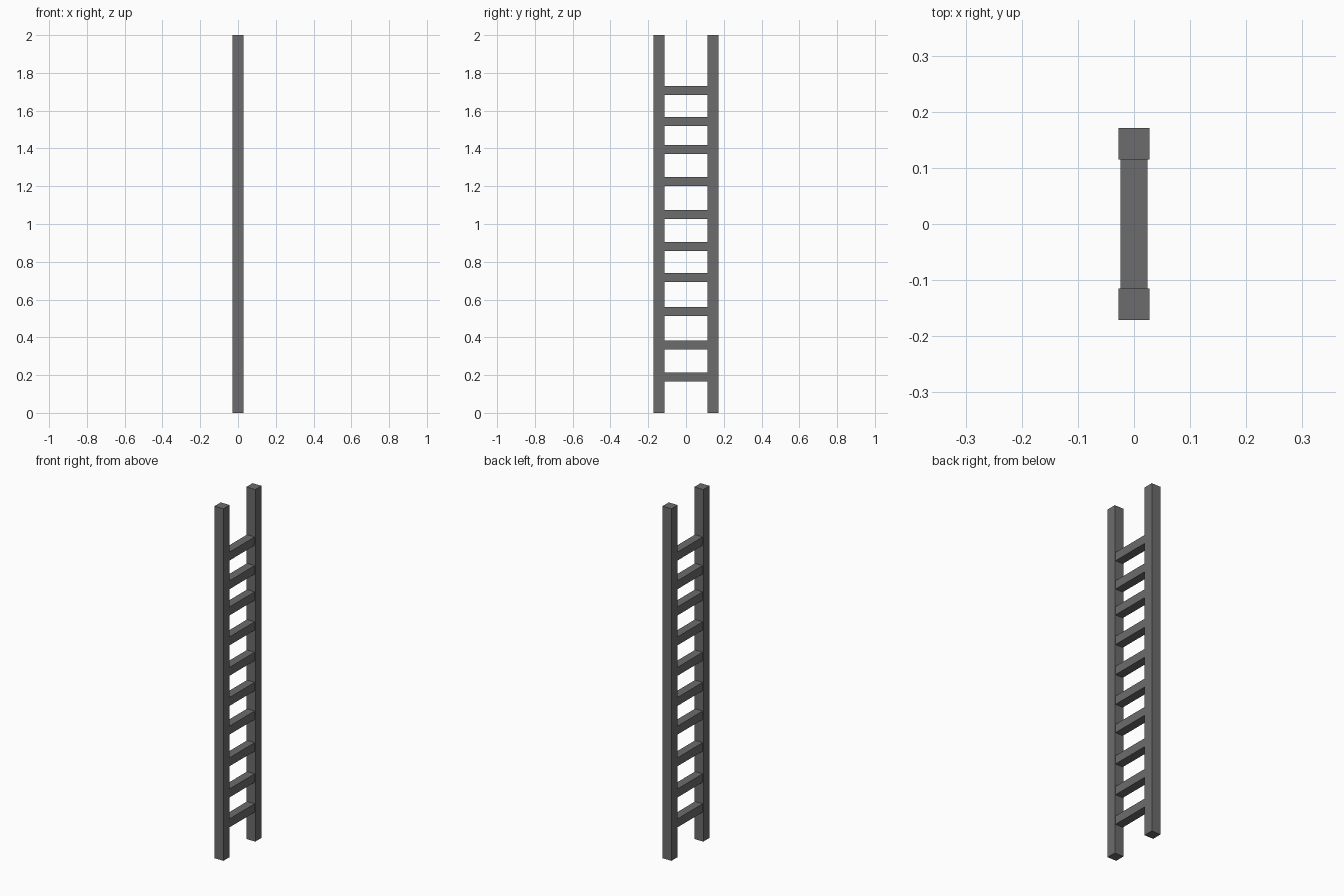
import bpy

if "Cube" in bpy.data.objects:
    bpy.data.objects.remove(bpy.data.objects["Cube"])

RAIL = 0.056        # rail thickness
RAIL_Y = 0.143      # rail centre offset
RUNG = 0.048        # rung thickness
RUNG_Z = [0.19, 0.36, 0.537, 0.717, 0.88, 1.051, 1.224, 1.394, 1.543, 1.706]

dark = bpy.data.materials.new("dark_grey")
dark.diffuse_color = (0.15, 0.15, 0.15, 1)
dark.use_nodes = True
dark.node_tree.nodes["Principled BSDF"].inputs["Base Color"].default_value = dark.diffuse_color


def box(name, size, centre):
    bpy.ops.mesh.primitive_cube_add(size=1, location=centre)
    ob = bpy.context.object
    ob.name = name
    ob.scale = size
    bpy.ops.object.transform_apply(location=True, rotation=False, scale=True)
    ob.data.materials.append(dark)
    return ob


# Side rails: one square post mirrored across y = 0
rails = box("side_rails", (RAIL, RAIL, 2), (0, RAIL_Y, 1))
mirror = rails.modifiers.new("mirror", 'MIRROR')
mirror.use_axis = (False, True, False)

# Rungs: square bars spanning the inner faces, slightly uneven spacing
span = 2 * RAIL_Y - RAIL
for i, z in enumerate(RUNG_Z, 1):
    box(f"rung_{i:02d}", (RUNG, span, RUNG), (0, 0, z))
